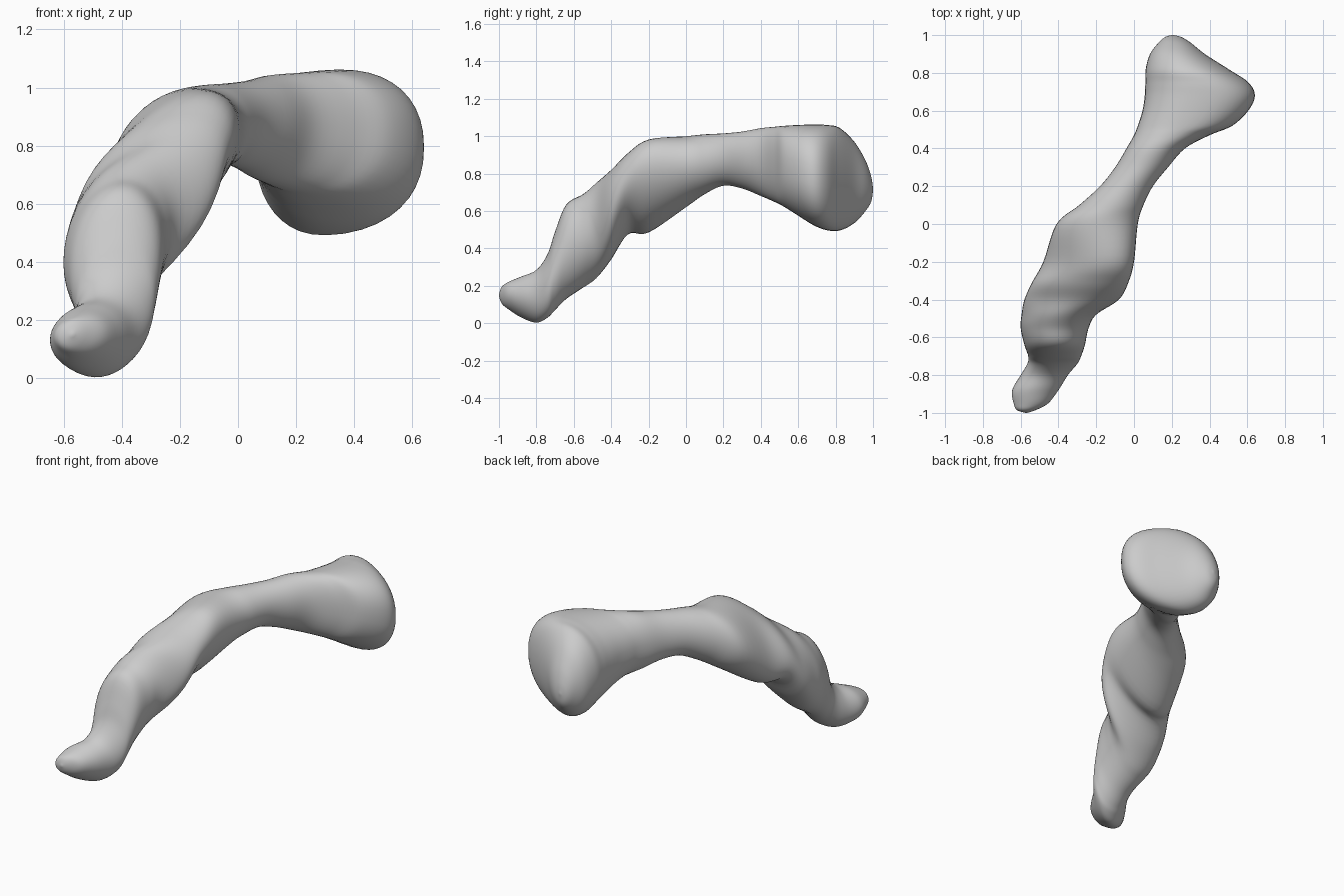
import bpy
import bmesh
import math

SIDES = 40      # points around each ring
STEPS = 5       # rings between neighbouring sections

# Sections along the bone: y, x range, z range
TIP = [
    (-1.0, -.575, -.565, .145, .155),
    (-.985, -.62, -.52, .105, .195),
    (-.95, -.637, -.455, .075, .22),
    (-.88, -.645, -.4, .03, .25),
    (-.8, -.6, -.35, .003, .285),
    (-.74, -.565, -.3, .03, .37),
    (-.7, -.56, -.28, .07, .49),
    (-.64, -.58, -.26, .13, .635),
    (-.55, -.6, -.24, .19, .69),
    (-.48, -.595, -.2, .24, .75),
]
SHAFT = [
    (-.4, -.58, -.08, .34, .82),
    (-.31, -.54, -.03, .475, .91),
    (-.2, -.48, 0, .485, .982),
    (0, -.41, .02, .62, 1.0),
    (.1, -.29, .05, .69, 1.01),
    (.2, -.18, .1, .735, 1.015),
    (.3, -.1, .18, .72, 1.025),
    (.4, -.04, .27, .68, 1.043),
]
HEAD = [
    (.47, 0, .4, .65, 1.05),
    (.52, .02, .52, .625, 1.055),
    (.6, .045, .605, .575, 1.06),
    (.68, .057, .64, .525, 1.062),
    (.75, .06, .605, .498, 1.06),
    (.82, .062, .5, .495, 1.045),
    (.9, .085, .375, .535, .97),
    (.96, .13, .3, .6, .87),
    (.99, .165, .25, .65, .785),
    (1.0, .2, .21, .71, .72),
]


def bump(y, centre, width):
    """Smooth weight that is 1 at the centre and fades to 0."""
    return math.exp(-((y - centre) / width) ** 2)


def spline(a, b, c, d, t):
    """Catmull-Rom blend of four sections."""
    return [q + t / 2 * (r - p + t * (2 * p - 5 * q + 4 * r - s
                                      + t * (3 * (q - r) + s - p)))
            for p, q, r, s in zip(a, b, c, d)]


def ring(bm, section):
    """One slanted, slightly squared oval at constant y."""
    y, x0, x1, z0, z1 = section
    lean = .1 + .4 * bump(y, -.25, .25) - .1 * bump(y, .7, .3)
    power = 1 - .14 * bump(y, .6, .2)
    verts = []
    for i in range(SIDES):
        angle = math.tau * i / SIDES
        c, s = math.cos(angle), math.sin(angle + lean)
        u = math.copysign(abs(c) ** power, c)
        v = math.copysign(abs(s) ** power, s)
        verts.append(bm.verts.new(((x0 + x1 + (x1 - x0) * u) / 2, y,
                                   (z0 + z1 + (z1 - z0) * v) / 2)))
    return verts


def loft(name, rows, material):
    bm = bmesh.new()
    padded = [rows[0]] + rows + [rows[-1]]
    rings = []
    for k in range(len(rows) - 1):
        for j in range(STEPS):
            rings.append(ring(bm, spline(*padded[k:k + 4], j / STEPS)))
    rings.append(ring(bm, rows[-1]))
    for a, b in zip(rings, rings[1:]):
        for i in range(SIDES):
            n = (i + 1) % SIDES
            bm.faces.new((a[i], a[n], b[n], b[i]))
    bm.faces.new(rings[0])
    bm.faces.new(rings[-1])
    bmesh.ops.recalc_face_normals(bm, faces=bm.faces)
    mesh = bpy.data.meshes.new(name)
    bm.to_mesh(mesh)
    bm.free()
    mesh.materials.append(material)
    obj = bpy.data.objects.new(name, mesh)
    bpy.context.collection.objects.link(obj)
    return obj


cube = bpy.data.objects.get("Cube")
if cube:
    bpy.data.objects.remove(cube)

# Plain grey surface
grey = bpy.data.materials.new("light_grey")
grey.use_nodes = True
colour = (.6, .6, .6, 1)
grey.diffuse_color = colour
grey.node_tree.nodes["Principled BSDF"].inputs["Base Color"].default_value = colour

# Curved bone with a knobbly tip and a broad rounded head
bone = loft("curved_bone", TIP + SHAFT + HEAD, grey)
bpy.ops.object.select_all(action='DESELECT')
bone.select_set(True)
bpy.context.view_layer.objects.active = bone
bpy.ops.object.shade_smooth_by_angle(angle=math.radians(60))
